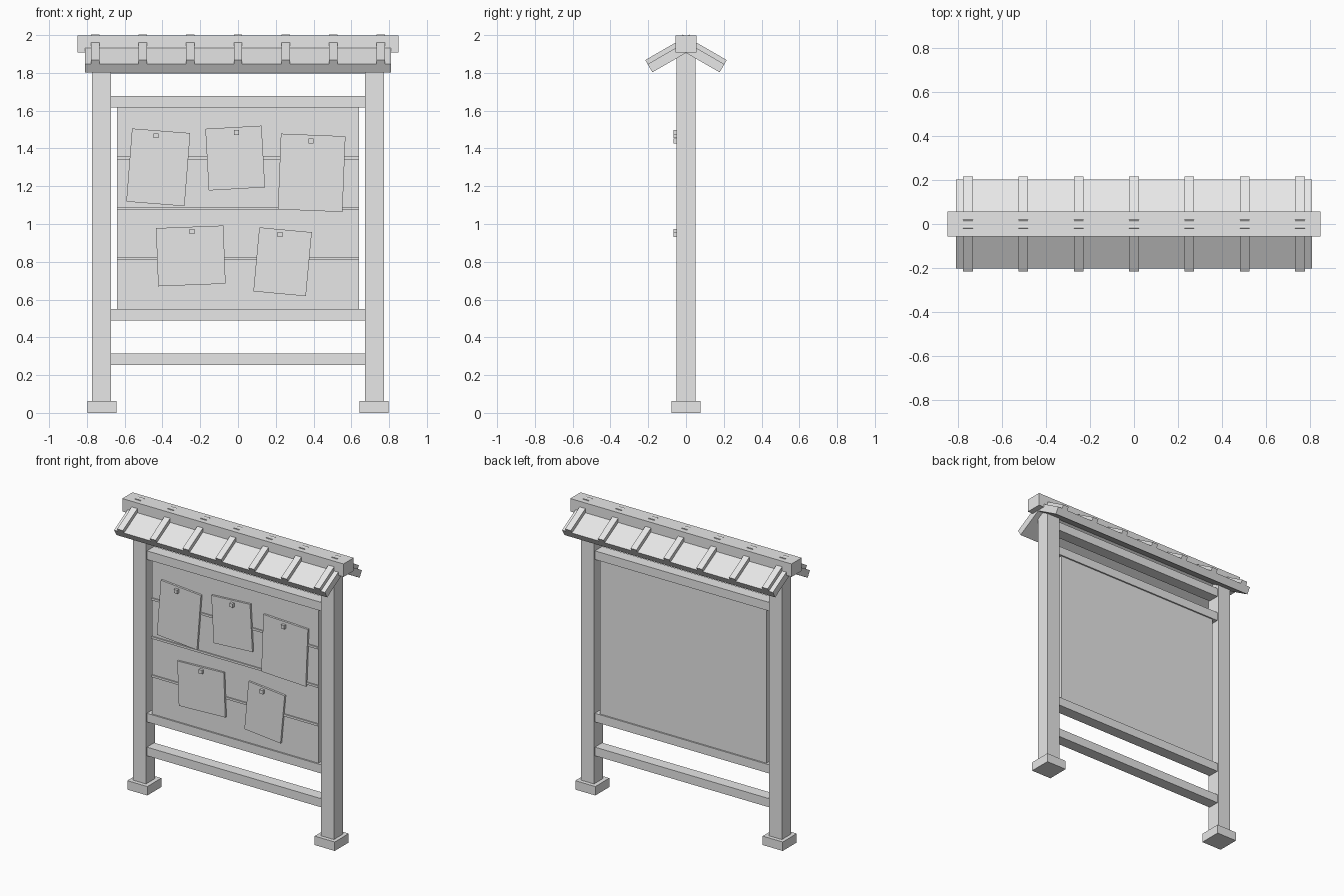
import bpy
from math import radians, cos, sin
from mathutils import Matrix, Vector

cube = bpy.data.objects.get("Cube")
if cube:
    bpy.data.objects.remove(cube, do_unlink=True)

grey = bpy.data.materials.new("plain_grey")
grey.use_nodes = True
grey.diffuse_color = (0.8, 0.8, 0.8, 1)
grey.node_tree.nodes["Principled BSDF"].inputs["Base Color"].default_value = (0.8, 0.8, 0.8, 1)


def box(name, centre, size, axis="X", angle=0):
    """Flat-shaded box of the given full size, turned about its own centre."""
    bpy.ops.mesh.primitive_cube_add(size=1)
    ob = bpy.context.object
    ob.name = name
    ob.data.transform(Matrix.Rotation(radians(angle), 4, axis) @ Matrix.Diagonal((*size, 1)))
    ob.location = centre
    ob.data.materials.append(grey)
    return ob


# Posts and feet
for side, s in (("right", -1), ("left", 1)):
    box(f"{side}_post", (s * 0.722, 0, 0.97), (0.1, 0.1, 1.88))
    box(f"{side}_foot", (s * 0.72, 0, 0.031), (0.154, 0.154, 0.062))

# Cross rails between the posts
for name, z in (("lower", 0.284), ("board_bottom", 0.519), ("board_top", 1.647), ("top", 1.827)):
    box(f"{name}_rail", (0, 0, z), (1.344, 0.08, 0.06))

# Notice board with three thin strips on its front
bottom, top = 0.54, 1.63
box("board", (0, 0, (bottom + top) / 2), (1.28, 0.06, top - bottom))
for i in range(3):
    box(f"board_strip_{i + 1}", (0, -0.032, 0.816 + i * 0.267), (1.28, 0.012, 0.015))

# Pinned papers: x, z, width, height, tilt, pin x, pin z
papers = [
    (-0.422, 1.300, 0.309, 0.388, 4.5, -0.435, 1.467),
    (-0.015, 1.349, 0.298, 0.327, -3.2, -0.008, 1.485),
    (0.390, 1.271, 0.342, 0.401, 2.3, 0.387, 1.440),
    (-0.250, 0.831, 0.357, 0.308, -2.2, -0.244, 0.960),
    (0.236, 0.800, 0.279, 0.340, 5.3, 0.223, 0.945),
]
for i, (x, z, w, h, tilt, px, pz) in enumerate(papers, 1):
    box(f"paper_{i}", (x, -0.039, z), (w, 0.014, h), "Y", tilt)
    box(f"pin_{i}", (px, -0.053, pz), (0.026, 0.024, 0.026))

# Ridge beam
box("ridge_beam", (0, 0, 1.954), (1.7, 0.112, 0.09))

# Roof slopes and battens, laid from the eave edge up past the ridge
PITCH = 30
LENGTH = 0.27
for side, s in (("front", -1), ("back", 1)):
    uphill = Vector((0, -s * cos(radians(PITCH)), sin(radians(PITCH))))
    outward = Vector((0, s * sin(radians(PITCH)), cos(radians(PITCH))))
    eave = Vector((0, s * 0.178, 1.803))
    box(f"{side}_roof", eave + uphill * (LENGTH - 0.03) / 2 + outward * 0.025,
        (1.62, LENGTH - 0.03, 0.05), "X", -s * PITCH)
    middle = eave + uphill * LENGTH / 2 + outward * 0.0625
    for i in range(7):
        box(f"{side}_batten_{i + 1}", middle + Vector(((i - 3) * 0.252, 0, 0)),
            (0.044, LENGTH, 0.025), "X", -s * PITCH)
